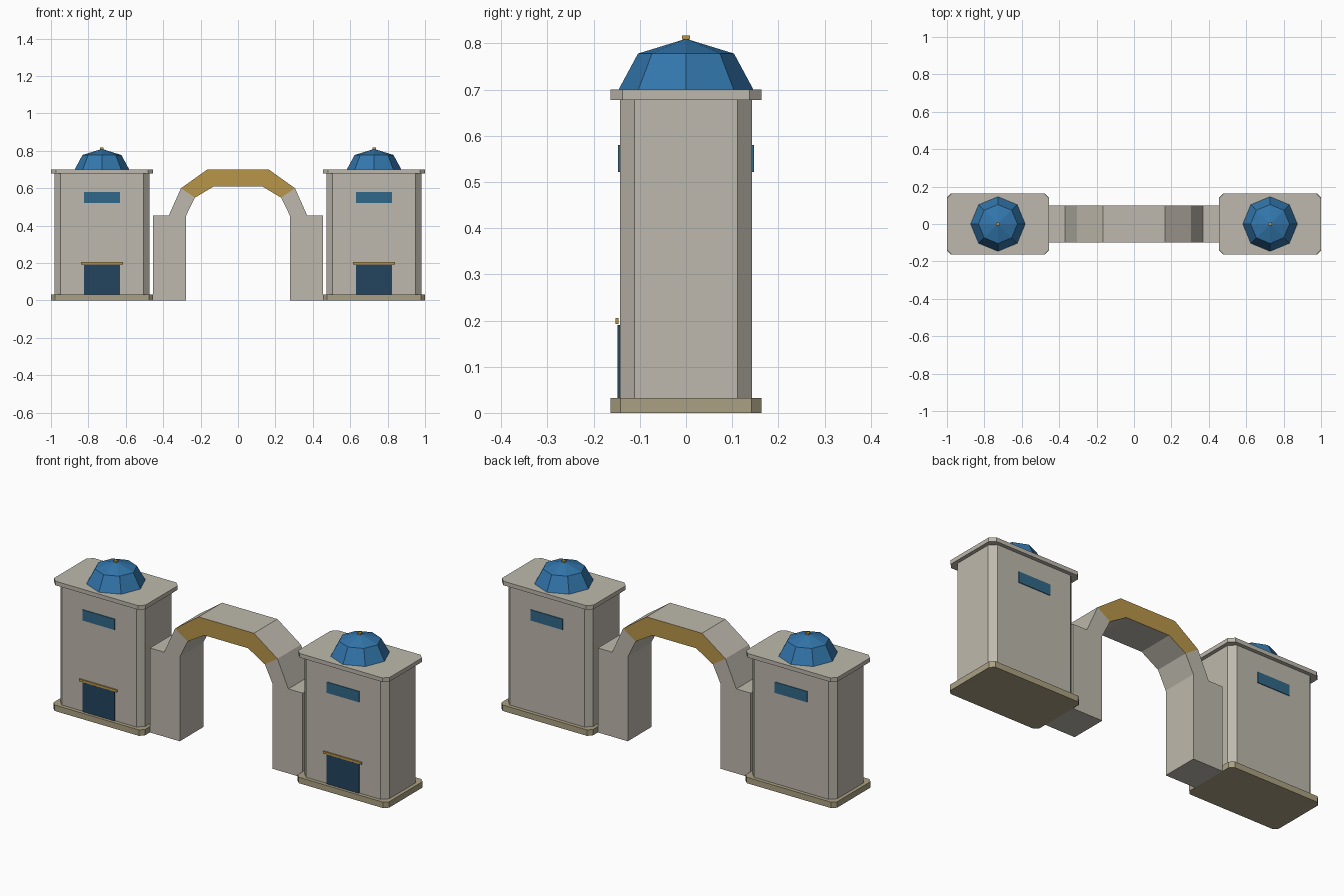
import bpy, bmesh, math

if "Cube" in bpy.data.objects:
    bpy.data.objects.remove(bpy.data.objects["Cube"])


def material(name, r, g, b):
    lin = [((c / 255 + 0.055) / 1.055) ** 2.4 for c in (r, g, b)]
    m = bpy.data.materials.new(name)
    m.diffuse_color = (*lin, 1)
    m.use_nodes = True
    m.node_tree.nodes["Principled BSDF"].inputs["Base Color"].default_value = m.diffuse_color
    return m


STONE = material("pale stone", 190, 185, 173)
PLINTH = material("tan plinth", 170, 160, 130)
BLUE = material("dome blue", 50, 118, 172)
GOLD = material("gold", 184, 150, 72)
DOOR = material("dark navy", 35, 68, 94)
GLASS = material("teal glass", 48, 104, 136)


def finish(name, bm, *mats):
    bmesh.ops.recalc_face_normals(bm, faces=bm.faces[:])
    mesh = bpy.data.meshes.new(name)
    bm.to_mesh(mesh)
    bm.free()
    for m in mats:
        mesh.materials.append(m)
    obj = bpy.data.objects.new(name, mesh)
    bpy.context.collection.objects.link(obj)
    return obj


def slab(name, mat, cx, hx, y0, y1, z0, z1, cut=0.0):
    """Box, optionally with chamfered vertical corners."""
    bm = bmesh.new()
    cy, hy = (y0 + y1) / 2, (y1 - y0) / 2
    pts = []
    for sx, sy in ((1, 1), (-1, 1), (-1, -1), (1, -1)):
        pair = [(sx * hx, sy * (hy - cut)), (sx * (hx - cut), sy * hy)]
        if sx * sy < 0:
            pair.reverse()
        pts += pair if cut else pair[:1]
    face = bm.faces.new([bm.verts.new((cx + x, cy + y, z0)) for x, y in pts])
    ext = bmesh.ops.extrude_face_region(bm, geom=[face])
    for v in ext["geom"]:
        if isinstance(v, bmesh.types.BMVert):
            v.co.z = z1
    return finish(name, bm, mat)


def dome(name, cx):
    """Eight-sided dome with two tiers and a pointed top."""
    bm = bmesh.new()
    rings = [[bm.verts.new((cx + r * math.cos(i * math.pi / 4),
                            r * math.sin(i * math.pi / 4), z)) for i in range(8)]
             for r, z in ((0.146, 0.70), (0.104, 0.778))]
    apex = bm.verts.new((cx, 0, 0.81))
    low, high = rings
    bm.faces.new(low)
    for i in range(8):
        j = (i + 1) % 8
        bm.faces.new((low[i], low[j], high[j], high[i]))
        bm.faces.new((high[i], high[j], apex))
    return finish(name, bm, BLUE)


# Twin towers
for side, s in (("left", -1), ("right", 1)):
    cx = s * 0.7275
    slab(f"{side}_plinth", PLINTH, cx, 0.2725, -0.163, 0.163, 0, 0.032, 0.021)
    slab(f"{side}_tower_body", STONE, cx, 0.253, -0.143, 0.143, 0.032, 0.678, 0.031)
    slab(f"{side}_roof_slab", STONE, cx, 0.2725, -0.163, 0.163, 0.678, 0.70, 0.026)
    dome(f"{side}_dome", cx)
    slab(f"{side}_finial", GOLD, cx, 0.009, -0.009, 0.009, 0.808, 0.817)
    slab(f"{side}_front_window", GLASS, cx, 0.096, -0.147, -0.142, 0.522, 0.58)
    slab(f"{side}_back_window", GLASS, cx, 0.096, 0.142, 0.147, 0.522, 0.58)
    slab(f"{side}_door", DOOR, cx, 0.096, -0.148, -0.142, 0.032, 0.19)
    slab(f"{side}_door_lintel", GOLD, cx, 0.113, -0.153, -0.146, 0.193, 0.205)

# Arch: paired outer and inner outline points, mirrored across the middle
outer = [(-0.455, 0), (-0.455, 0.455), (-0.37, 0.455), (-0.305, 0.60), (-0.165, 0.70)]
inner = [(-0.277, 0), (-0.277, 0.455), (-0.277, 0.455), (-0.23, 0.55), (-0.13, 0.61)]
outer += [(-x, z) for x, z in reversed(outer)]
inner += [(-x, z) for x, z in reversed(inner)]
bm = bmesh.new()
sections = [[bm.verts.new((x, y, z)) for (x, z), y in
             ((o, -0.1), (i, -0.1), (i, 0.1), (o, 0.1))]
            for o, i in zip(outer, inner)]
bm.faces.new(sections[0])
bm.faces.new(sections[-1])
for k, (a, b) in enumerate(zip(sections, sections[1:])):
    for e in range(4):
        n = (e + 1) % 4
        f = bm.faces.new((a[e], a[n], b[n], b[e]))
        # Gold band on the front and back of the crown
        f.material_index = 1 if e in (0, 2) and 3 <= k <= 5 else 0
bmesh.ops.remove_doubles(bm, verts=bm.verts[:], dist=1e-5)
finish("gateway_arch", bm, STONE, GOLD)
